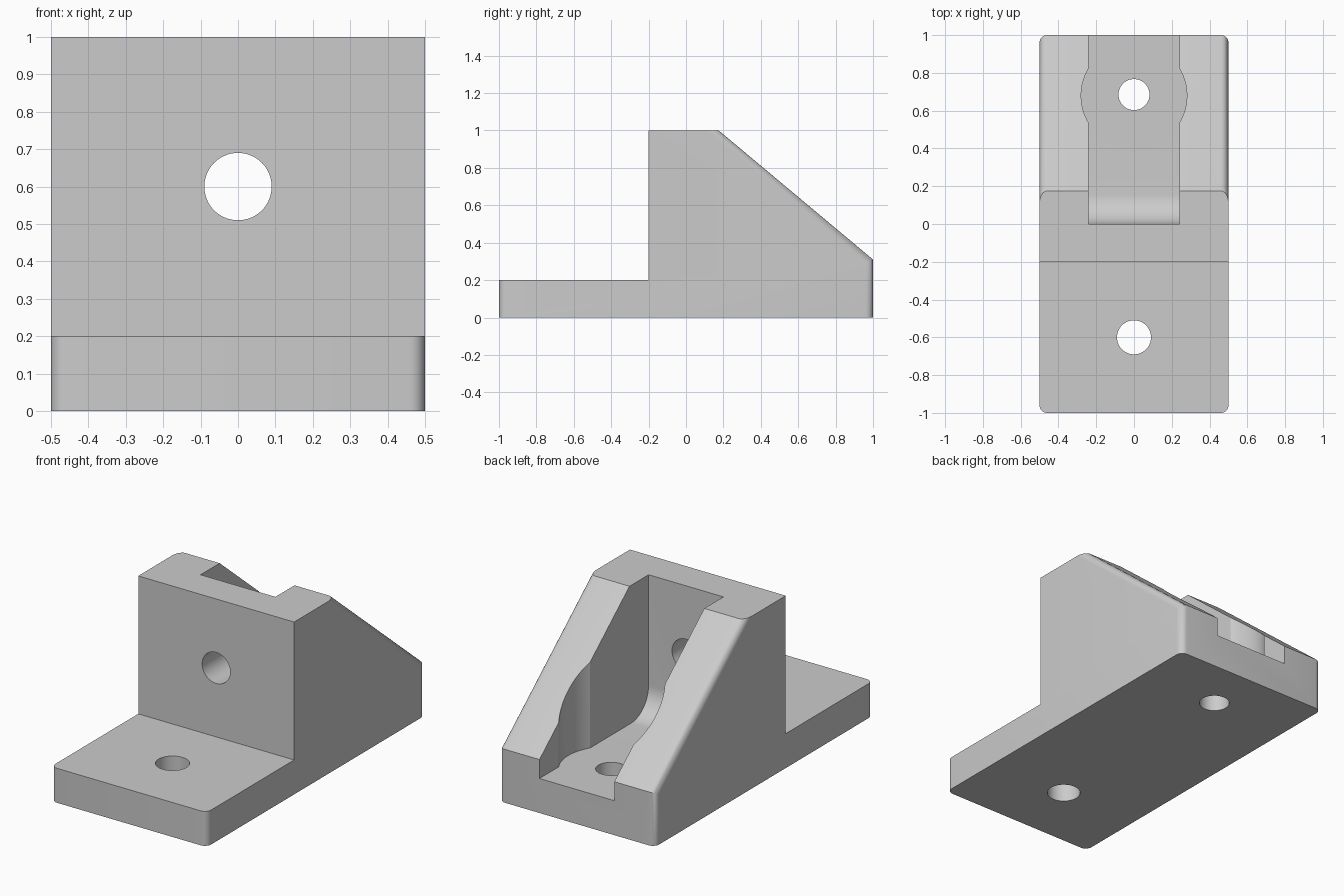
import bpy, bmesh
from math import pi, sin, cos
from mathutils import Matrix, Vector

cube = bpy.data.objects.get("Cube")
if cube:
    bpy.data.objects.remove(cube, do_unlink=True)

grey = bpy.data.materials.new("Plain grey")
grey.use_nodes = True
COLOUR = (0.6, 0.6, 0.6, 1)
grey.diffuse_color = COLOUR
grey.node_tree.nodes["Principled BSDF"].inputs["Base Color"].default_value = COLOUR


def make_object(name, bm):
    bmesh.ops.recalc_face_normals(bm, faces=bm.faces)
    mesh = bpy.data.meshes.new(name)
    bm.to_mesh(mesh)
    bm.free()
    mesh.materials.append(grey)
    obj = bpy.data.objects.new(name, mesh)
    bpy.context.collection.objects.link(obj)
    return obj


def side_profile(points, half_width):
    """Extrude a (y, z) outline across x."""
    bm = bmesh.new()
    face = bm.faces.new([bm.verts.new((-half_width, y, z)) for y, z in points])
    new = bmesh.ops.extrude_face_region(bm, geom=[face])["geom"]
    verts = [v for v in new if isinstance(v, bmesh.types.BMVert)]
    bmesh.ops.translate(bm, verts=verts, vec=(2 * half_width, 0, 0))
    return bm


def cylinder(name, radius, depth, centre, turn=0):
    bm = bmesh.new()
    matrix = Matrix.Translation(centre) @ Matrix.Rotation(turn, 4, 'X')
    bmesh.ops.create_cone(bm, cap_ends=True, segments=64, radius1=radius,
                          radius2=radius, depth=depth, matrix=matrix)
    return make_object(name, bm)


# Bracket body: base plate, upright block and sloping rear
bm = side_profile([(-1, 0), (1, 0), (1, 0.31), (0.175, 1),
                   (-0.2, 1), (-0.2, 0.2), (-1, 0.2)], 0.5)
rounded = []
for e in bm.edges:
    a, b = (v.co for v in e.verts)
    along = b - a
    if abs(along.x) > 0.01:
        continue
    end_corner = abs(along.y) < 0.01 and abs(a.y) > 0.9
    slope_side = abs(along.y) > 0.01 and abs(along.z) > 0.01
    if end_corner or slope_side:
        rounded.append(e)
bmesh.ops.bevel(bm, geom=rounded, offset=0.04, offset_type='OFFSET',
                segments=6, profile=0.5, affect='EDGES')
body = make_object("bracket_body", bm)

# Slot cutter with a curved inner floor corner
R = 0.16
curve = [(R - R * sin(t), 0.2 + R - R * cos(t))
         for t in (i * pi / 32 for i in range(17))]
slot = make_object("slot_cutter", side_profile(
    [(1.2, 1.2), (1.2, 0.2)] + curve + [(0, 1.2)], 0.24))

# Round tool clearance and the three screw holes
cutters = [
    slot,
    cylinder("clearance_cutter", 0.28, 1.0, Vector((0, 0.68, 0.7))),
    cylinder("front_hole_cutter", 0.09, 0.6, Vector((0, -0.6, 0.1))),
    cylinder("rear_hole_cutter", 0.082, 0.6, Vector((0, 0.685, 0.1))),
    cylinder("upright_hole_cutter", 0.09, 0.6, Vector((0, -0.1, 0.6)), pi / 2),
]
bpy.context.view_layer.objects.active = body
body.select_set(True)
for cutter in cutters:
    mod = body.modifiers.new(cutter.name, 'BOOLEAN')
    mod.operation = 'DIFFERENCE'
    mod.solver = 'EXACT'
    mod.object = cutter
    bpy.ops.object.modifier_apply(modifier=mod.name)
    bpy.data.objects.remove(cutter, do_unlink=True)

bpy.ops.object.shade_smooth_by_angle(angle=pi / 6)
